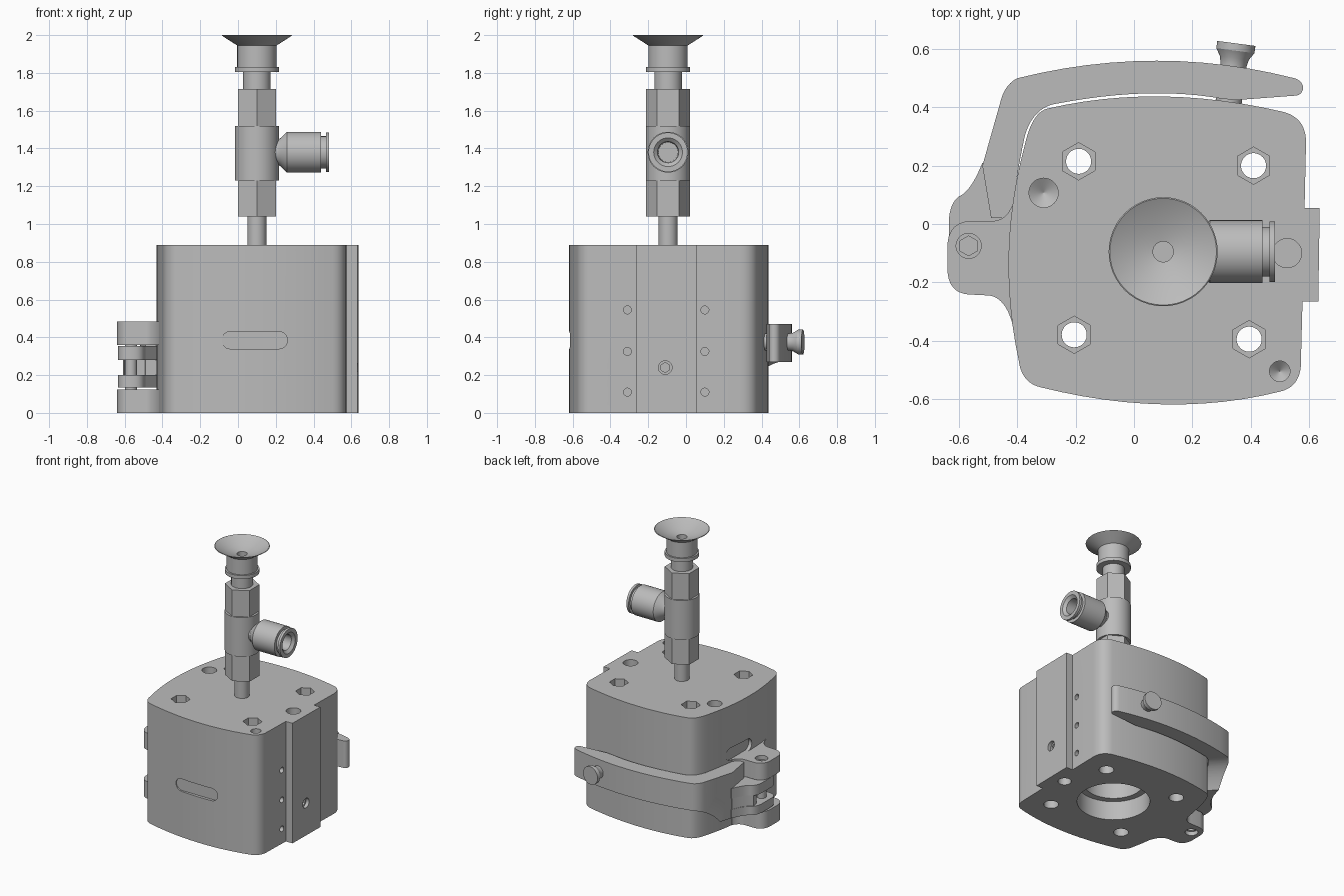
import bpy, bmesh
from math import sin, cos, pi, radians, sqrt
from mathutils import Vector, Matrix

cube = bpy.data.objects.get("Cube")
if cube:
    bpy.data.objects.remove(cube, do_unlink=True)

GREY = (0.5, 0.5, 0.5, 1)
mat = bpy.data.materials.new("plain_grey")
mat.use_nodes = True
mat.diffuse_color = GREY
mat.node_tree.nodes["Principled BSDF"].inputs["Base Color"].default_value = GREY


def make(name, bm, matrix):
    bmesh.ops.remove_doubles(bm, verts=bm.verts, dist=1e-5)
    bmesh.ops.transform(bm, matrix=matrix, verts=bm.verts)
    bmesh.ops.recalc_face_normals(bm, faces=bm.faces)
    mesh = bpy.data.meshes.new(name)
    bm.to_mesh(mesh)
    bm.free()
    mesh.materials.append(mat)
    ob = bpy.data.objects.new(name, mesh)
    bpy.context.collection.objects.link(ob)
    return ob


def outline(path, steps=12):
    """Closed outline: tuples lie on the curve, lists are quadratic handles."""
    pts = []
    for i, p in enumerate(path):
        if isinstance(p, tuple):
            pts.append(Vector(p))
            continue
        a, c, b = Vector(path[i - 1]), Vector(p), Vector(path[(i + 1) % len(path)])
        for k in range(1, steps):
            t = k / steps
            pts.append(a * (1 - t) ** 2 + c * 2 * t * (1 - t) + b * t * t)
    return pts


def prism(name, pts, z0, z1, matrix=Matrix()):
    bm = bmesh.new()
    low, high = ([bm.verts.new((p[0], p[1], z)) for p in pts] for z in (z0, z1))
    bm.faces.new(low)
    bm.faces.new(high)
    for i in range(len(pts)):
        bm.faces.new((low[i - 1], low[i], high[i], high[i - 1]))
    return make(name, bm, matrix)


def lathe(name, profile, origin=(0, 0, 0), axis=(0, 0, 1), n=48, phase=30):
    """Revolve (radius, height) pairs about an axis; the ends are closed."""
    bm = bmesh.new()
    profile = [(0, profile[0][1])] + profile + [(0, profile[-1][1])]
    rings = []
    for r, h in profile:
        angles = [radians(phase) + 2 * pi * k / n for k in range(n)]
        rings.append([bm.verts.new((r * cos(a), r * sin(a), h)) for a in angles])
    for a, b in zip(rings, rings[1:]):
        for k in range(n):
            bm.faces.new((a[k - 1], a[k], b[k], b[k - 1]))
    bmesh.ops.remove_doubles(bm, verts=bm.verts, dist=1e-5)
    turn = Vector(axis).to_track_quat('Z', 'Y').to_matrix().to_4x4()
    return make(name, bm, Matrix.Translation(origin) @ turn)


def cut(ob, cutters):
    bpy.context.view_layer.objects.active = ob
    for c in cutters:
        c.hide_render = True
        m = ob.modifiers.new("cut", 'BOOLEAN')
        m.operation, m.solver, m.object = 'DIFFERENCE', 'EXACT', c
        bpy.ops.object.modifier_apply(modifier=m.name)
        bpy.data.objects.remove(c, do_unlink=True)


def hole(x, y, r, z0, z1, n=32):
    return lathe("hole", [(r, z0), (r, z1)], (x, y, 0), n=n)


def stadium(cx, cy, half, r):
    pts = []
    for k in range(26):
        side, a = (1, k) if k < 13 else (-1, k - 1)
        t = -pi / 2 + pi * a / 12
        pts.append((cx + side * half + r * cos(t), cy + r * sin(t)))
    return pts


H = 0.89
CX, CY = 0.10, -0.095

# Main housing with bowed sides and a raised pad on the left side
body = prism("housing", outline([
    (-0.30, 0.395), [0.08, 0.485], (0.51, 0.385), [0.59, 0.365], (0.59, 0.28),
    (0.585, 0.055), (0.637, 0.055), (0.632, -0.265), (0.578, -0.265),
    (0.572, -0.49), [0.565, -0.56], (0.50, -0.575), [0.12, -0.67], (-0.32, -0.56),
    [-0.385, -0.545], (-0.395, -0.47), [-0.475, -0.1], (-0.375, 0.27),
    [-0.35, 0.38]]), 0, H)
cutters = []
# Four through holes with hexagonal pockets above and counterbores below
for x, y in ((-0.19, 0.215), (0.41, 0.20), (-0.205, -0.38), (0.395, -0.395)):
    cutters += [hole(x, y, 0.043, -0.1, 1), hole(x, y, 0.064, H - 0.07, 1, 6),
                hole(x, y, 0.05, -0.1, 0.06)]
# Blind holes in the top
for x, y, r in ((-0.31, 0.107, 0.05), (0.50, -0.505, 0.035)):
    cutters.append(lathe("drill", [(0.001, 0.76), (r, 0.79), (r, 1)], (x, y, 0)))
cutters += [hole(0.525, -0.10, 0.05, H - 0.1, 1), hole(0.525, -0.10, 0.045, -0.1, 0.08)]
# Stepped bore in the underside
cutters.append(lathe("bore", [(0.245, -0.1), (0.245, 0.14), (0.2, 0.14), (0.2, 0.6)], (CX, CY, 0)))
# Threaded holes and port on the left side
for y in (-0.31, 0.10):
    for z in (0.11, 0.325, 0.545):
        cutters.append(lathe("drill", [(0.021, 0.53), (0.021, 0.7)], (0, y, z), (1, 0, 0), 20))
cutters += [lathe("port", [(0.036, 0.61), (0.036, 0.7)], (0, -0.11, 0.24), (1, 0, 0), 24),
            lathe("port", [(0.026, 0.57), (0.026, 0.7)], (0, -0.11, 0.24), (1, 0, 0), 6)]
# Rounded recesses on the front and right side
cutters.append(prism("slot", stadium(0.088, 0.385, 0.128, 0.046), 0.597, 0.75,
                     Matrix.Rotation(pi / 2, 4, 'X')))
to_right = Matrix(((0, 0, -1), (-1, 0, 0), (0, 1, 0))).to_4x4()
cutters.append(prism("slot", stadium(0.02, 0.53, 0.09, 0.046), 0.405, 0.6, to_right))
cut(body, cutters)

# Hinge lugs
PX, PY = -0.567, -0.075
lug = outline([(-0.37, 0.08), (-0.42, 0.06), [-0.44, 0.01], (-0.49, 0.01), (-0.57, 0.01),
               [-0.64, 0.0], (-0.64, -0.08), (-0.64, -0.15), [-0.64, -0.24], (-0.56, -0.242),
               (-0.50, -0.245), [-0.44, -0.25], (-0.415, -0.35), (-0.36, -0.35)])
for name, z0, z1 in (("lower_hinge_lug", 0, 0.125), ("upper_hinge_lug", 0.36, 0.485)):
    part = prism(name, lug, z0, z1)
    end, into = (z1, -1) if z0 > 0 else (z0, 1)
    a, b = sorted((end + into * 0.03, end - into * 0.1))
    c, d = sorted((end + into * 0.07, end - into * 0.1))
    cut(part, [hole(PX, PY, 0.043, a, b), hole(PX, PY, 0.034, c, d, 6)])
lathe("hinge_pin", [(0.032, 0.1), (0.032, 0.38)], (PX, PY, 0))

# Clamp lever wrapping round the back, deeper near the hinge
lever = prism("clamp_lever", outline([
    (-0.40, 0.50), [0.08, 0.62], (0.55, 0.50), [0.58, 0.49], (0.58, 0.465),
    [0.575, 0.44], (0.55, 0.44), (0.35, 0.425), (0.30, 0.43), [0.05, 0.475],
    (-0.28, 0.41), [-0.35, 0.39], (-0.375, 0.30), [-0.405, 0.16], (-0.42, 0.02),
    (-0.49, 0.02), (-0.52, 0.20), (-0.455, 0.43), [-0.44, 0.48]]), 0.135, 0.47)
q = sqrt(0.5)
diagonal = Matrix(((q, 0, q), (q, 0, -q), (0, 1, 0))).to_4x4()
cut(lever, [prism("relief", outline([(1, 0), (1, 0.27), (0.06, 0.27), [-0.04, 0.26],
                                     (-0.14, 0.13), (-0.14, 0)]), -1, 1, diagonal)])
knuckle = outline([(-0.52, 0.21), [-0.56, 0.11], (-0.60, 0.095), [-0.635, 0.07], (-0.635, 0.0),
                   (-0.635, -0.10), [-0.63, -0.16], (-0.565, -0.16), [-0.49, -0.16],
                   (-0.49, -0.08), (-0.43, 0.0), (-0.42, 0.10), (-0.41, 0.20)])
prism("lower_knuckle", knuckle, 0.135, 0.2)
prism("upper_knuckle", knuckle, 0.28, 0.355)
prism("knuckle_web", [(-0.52, 0.205), (-0.56, 0.12), (-0.61, 0.08), (-0.60, 0.03),
                      (-0.43, 0.03), (-0.41, 0.20)], 0.19, 0.29)

# Flared knob on the lever
lathe("lever_knob", [(0.045, -0.13), (0.045, 0.01), (0.05, 0.035), (0.066, 0.06), (0.066, 0.085)],
      (0.34, 0.535, 0.375), (0.13, 0.99, 0))

# Upright stem, hex fittings and fitting body
AT = (CX, CY, 0)
lathe("stem", [(0.05, 0.2), (0.05, 1.06)], AT)
lathe("lower_hex", [(0.116, 1.04), (0.116, 1.23)], AT, n=6)
lathe("tee_body", [(0.117, 1.23), (0.117, 1.52)], AT)
lathe("upper_hex", [(0.116, 1.52), (0.116, 1.715)], AT, n=6)
lathe("collar", [(0.073, 1.7), (0.073, 1.805), (0.116, 1.805), (0.116, 1.832),
                 (0.104, 1.832), (0.104, 1.9)], AT)
# Suction cup with a hollow bowl
lathe("suction_cup", [(0.104, 1.88), (0.104, 1.945), (0.187, 1.998), (0.183, 2.0),
                      (0.10, 1.955), (0.035, 1.94), (0.035, 1.9)], AT)
# Push-in hose fitting
lathe("hose_fitting", [(0.065, 0.0), (0.065, 0.11), (0.075, 0.125), (0.10, 0.15), (0.108, 0.16),
                       (0.108, 0.34), (0.085, 0.34), (0.085, 0.365), (0.104, 0.365),
                       (0.104, 0.383), (0.076, 0.383), (0.056, 0.365), (0.052, 0.2)],
      (CX, CY, 1.38), (1, 0, 0))
# Cross pin inside the bore
lathe("cross_pin", [(0.045, -0.19), (0.045, 0.19)], (CX, CY, 0.28), (1, 0, 0))

# Smooth round surfaces and keep edges crisp
for ob in bpy.context.scene.objects:
    ob.select_set(ob.type == 'MESH')
bpy.context.view_layer.objects.active = body
bpy.ops.object.shade_smooth_by_angle(angle=radians(30))
